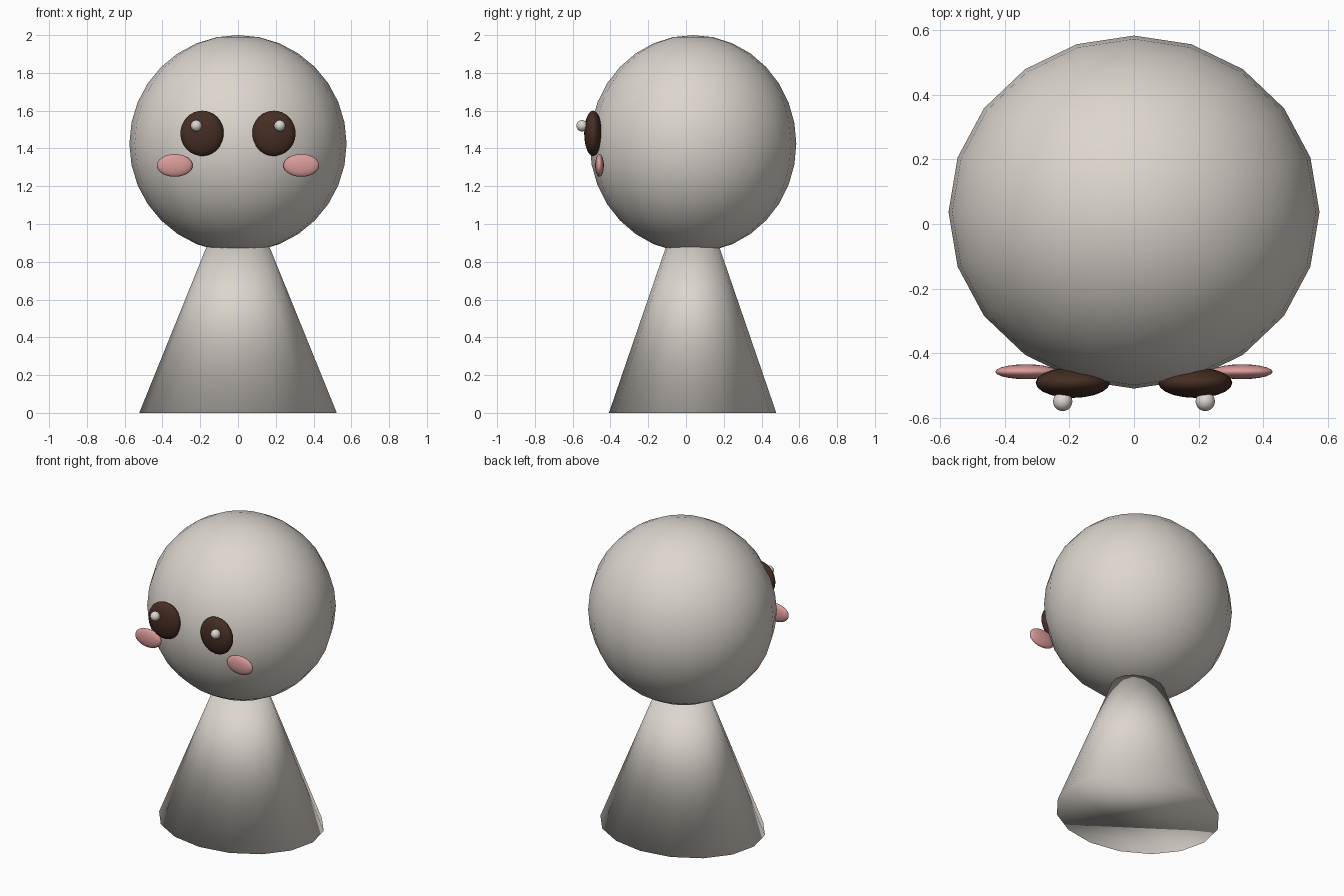
import bpy

cube = bpy.data.objects.get("Cube")
if cube:
    bpy.data.objects.remove(cube, do_unlink=True)


def make_material(name, colour):
    mat = bpy.data.materials.new(name)
    mat.use_nodes = True
    rgba = (*colour, 1.0)
    mat.diffuse_color = rgba
    mat.node_tree.nodes["Principled BSDF"].inputs["Base Color"].default_value = rgba
    return mat


cream = make_material("warm_cream", (0.72, 0.67, 0.62))
brown = make_material("dark_brown", (0.06, 0.027, 0.017))
pink = make_material("blush_pink", (0.70, 0.33, 0.32))


def finish(name, mat, scale):
    obj = bpy.context.object
    obj.name = obj.data.name = name
    obj.scale = scale
    obj.data.materials.append(mat)
    bpy.ops.object.transform_apply(location=False, rotation=False, scale=True)
    bpy.ops.object.shade_smooth()
    return obj


def ellipsoid(name, mat, centre, radii):
    bpy.ops.mesh.primitive_uv_sphere_add(
        segments=20, ring_count=16, radius=1, location=centre)
    return finish(name, mat, radii)


# Body: closed cone whose tip is buried in the head
HEIGHT = 1.29
bpy.ops.mesh.primitive_cone_add(vertices=16, radius1=1, radius2=0, depth=HEIGHT,
                                location=(0, 0.035, HEIGHT / 2))
finish("body", cream, (0.523, 0.443, 1))

# Head: slightly flattened front to back
ellipsoid("head", cream, (0, 0.037, 1.425), (0.575, 0.547, 0.575))

# Face: matching parts on both sides
for side, s in (("left", 1), ("right", -1)):
    ellipsoid(side + "_eye", brown, (s * 0.19, -0.492, 1.48), (0.115, 0.047, 0.12))
    ellipsoid(side + "_eye_highlight", cream, (s * 0.221, -0.55, 1.52), (0.03, 0.03, 0.03))
    ellipsoid(side + "_cheek", pink, (s * 0.335, -0.458, 1.31), (0.095, 0.023, 0.06))
